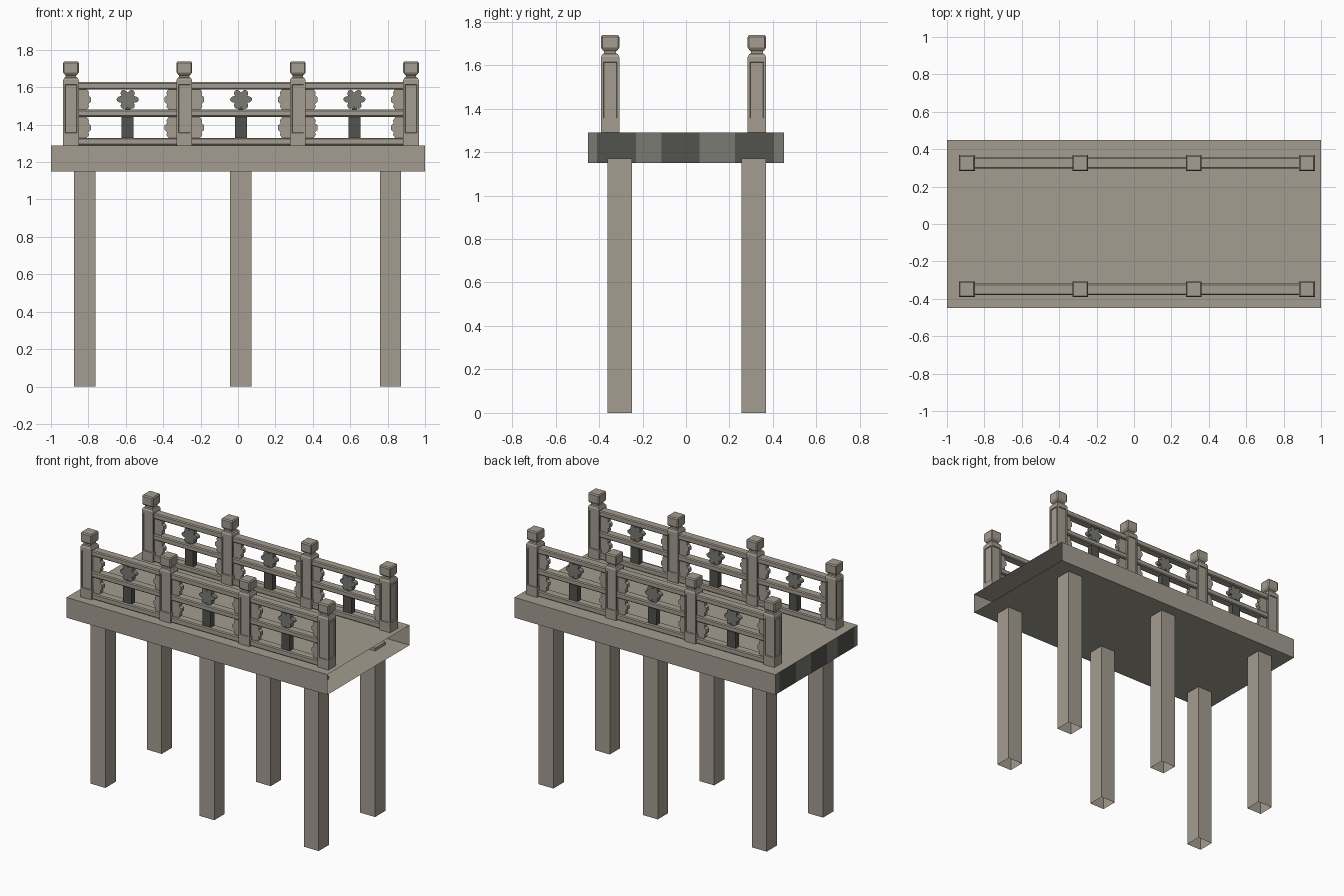
import bpy, bmesh, math
from mathutils import Matrix

if "Cube" in bpy.data.objects:
    bpy.data.objects.remove(bpy.data.objects["Cube"])


def material(name, rgb):
    m = bpy.data.materials.new(name)
    m.diffuse_color = (*rgb, 1)
    m.use_nodes = True
    m.node_tree.nodes["Principled BSDF"].inputs["Base Color"].default_value = m.diffuse_color
    return m


STONE = material("warm stone", (0.37, 0.335, 0.28))
GREY = material("mid grey", (0.19, 0.195, 0.17))
DARK = material("dark grey", (0.085, 0.085, 0.075))


def finish(bm, name, mats):
    me = bpy.data.meshes.new(name)
    bm.normal_update()
    bm.to_mesh(me)
    bm.free()
    for m in mats:
        me.materials.append(m)
    ob = bpy.data.objects.new(name, me)
    bpy.context.collection.objects.link(ob)
    return ob


def add_box(bm, x0, x1, y0, y1, z0, z1):
    mat = Matrix.Translation(((x0 + x1) / 2, (y0 + y1) / 2, (z0 + z1) / 2))
    mat = mat @ Matrix.Diagonal((x1 - x0, y1 - y0, z1 - z0, 1))
    return bmesh.ops.create_cube(bm, size=1, matrix=mat)["verts"]


def box(name, dims, mat, bevel=0):
    bm = bmesh.new()
    add_box(bm, *dims)
    if bevel:
        bmesh.ops.bevel(bm, geom=bm.edges[:], offset=bevel, segments=1,
                        affect='EDGES', profile=0.5)
    return finish(bm, name, [mat])


def drop_faces(bm, test):
    bm.normal_update()
    bmesh.ops.delete(bm, geom=[f for f in bm.faces if test(f.normal)], context='FACES')


def plate(name, pts, y, thick, mat):
    # x/z outline extruded along y
    bm = bmesh.new()
    f = bm.faces.new([bm.verts.new((px, y - thick / 2, pz)) for px, pz in pts])
    ex = bmesh.ops.extrude_face_region(bm, geom=[f])
    for v in ex["geom"]:
        if isinstance(v, bmesh.types.BMVert):
            v.co.y += thick
    bmesh.ops.recalc_face_normals(bm, faces=bm.faces[:])
    return finish(bm, name, [mat])


# Deck: shell open at the right end, striped at the left end
bm = bmesh.new()
add_box(bm, -1, 1, -0.45, 0.45, 1.15, 1.29)
drop_faces(bm, lambda n: n.x > 0.9)
end = [f for f in bm.faces if f.normal.x < -0.9]
bmesh.ops.delete(bm, geom=end, context='FACES')
cuts = [-0.45, -0.41, -0.23, -0.113, 0.062, 0.225, 0.405, 0.45]
for i in range(7):
    a, b = cuts[i], cuts[i + 1]
    f = bm.faces.new([bm.verts.new((-1, y, z))
                      for y, z in ((a, 1.15), (a, 1.29), (b, 1.29), (b, 1.15))])
    f.material_index = 1 + i % 2
finish(bm, "deck", [STONE, GREY, DARK])

# Legs: square, open underneath
for lx in (-0.82, 0.015, 0.815):
    for ly in (-0.305, 0.312):
        bm = bmesh.new()
        add_box(bm, lx - 0.057, lx + 0.057, ly - 0.057, ly + 0.057, 0, 1.17)
        drop_faces(bm, lambda n: n.z < -0.9)
        finish(bm, "leg", [STONE])

POSTS = (-0.893, -0.287, 0.32, 0.925)


def loft(bm, x, y, profile):
    # square rings stacked from (half width, height) pairs
    rings = [[bm.verts.new((x + sx * h, y + sy * h, z))
              for sx, sy in ((-1, -1), (1, -1), (1, 1), (-1, 1))] for h, z in profile]
    for a, b in zip(rings, rings[1:]):
        for i in range(4):
            j = (i + 1) % 4
            bm.faces.new((a[i], a[j], b[j], b[i]))
    bm.faces.new(rings[-1])
    bm.faces.new(rings[0][::-1])


def post(x, y):
    bm = bmesh.new()
    loft(bm, x, y, [(0.042, 1.29), (0.042, 1.345), (0.042, 1.625), (0.042, 1.638),
                    (0.036, 1.65), (0.028, 1.654), (0.028, 1.664), (0.034, 1.668),
                    (0.042, 1.68), (0.042, 1.73), (0.036, 1.738)])
    bm.normal_update()
    # sunken panels on all four sides
    sides = [f for f in bm.faces if abs(f.calc_center_median().z - 1.485) < 0.01]
    bmesh.ops.inset_individual(bm, faces=sides, thickness=0.015)
    bmesh.ops.inset_individual(bm, faces=sides, thickness=0.003, depth=-0.006)
    # rounded vertical corners of the cap
    cap = [e for e in bm.edges if all(1.675 < v.co.z < 1.735 for v in e.verts)
           and abs(e.verts[0].co.z - e.verts[1].co.z) > 0.01]
    bmesh.ops.bevel(bm, geom=cap, offset=0.006, segments=1, affect='EDGES', profile=0.5)
    finish(bm, "post", [STONE])


for y in (-0.349, 0.326):
    for x in POSTS:
        post(x, y)
    # Three long rails
    for name, z0, z1, w in (("bottom_rail", 1.29, 1.33, 0.03),
                            ("middle_rail", 1.442, 1.48, 0.03),
                            ("top_rail", 1.588, 1.627, 0.03)):
        box(name, (POSTS[0], POSTS[3], y - w, y + w, z0, z1), STONE, 0.006)

    for a, b in zip(POSTS, POSTS[1:]):
        cx = (a + b) / 2
        # Dark block below, flower above
        box("block", (cx - 0.032, cx + 0.032, y - 0.02, y + 0.02, 1.32, 1.45), DARK)
        pts = []
        for i in range(48):
            t = i * math.tau / 48
            r = 0.038 + 0.021 * abs(math.cos(3 * t))
            pts.append((cx + r * math.cos(t), 1.535 + 0.95 * r * math.sin(t)))
        plate("flower", pts, y, 0.034, GREY)
        box("flower_stem", (cx - 0.014, cx + 0.014, y - 0.012, y + 0.012, 1.475, 1.51), DARK)
        # Scalloped brackets beside each post
        for px, s in ((a + 0.04, 1), (b - 0.04, -1)):
            for z in (1.33, 1.48):
                prof = [(-0.01, 0), (0.045, 0), (0.056, 0.016), (0.052, 0.03), (0.066, 0.042),
                        (0.066, 0.066), (0.052, 0.078), (0.056, 0.092), (0.045, 0.11),
                        (-0.01, 0.11)]
                plate("bracket", [(px + s * u, z + v) for u, v in prof], y, 0.03, STONE)
